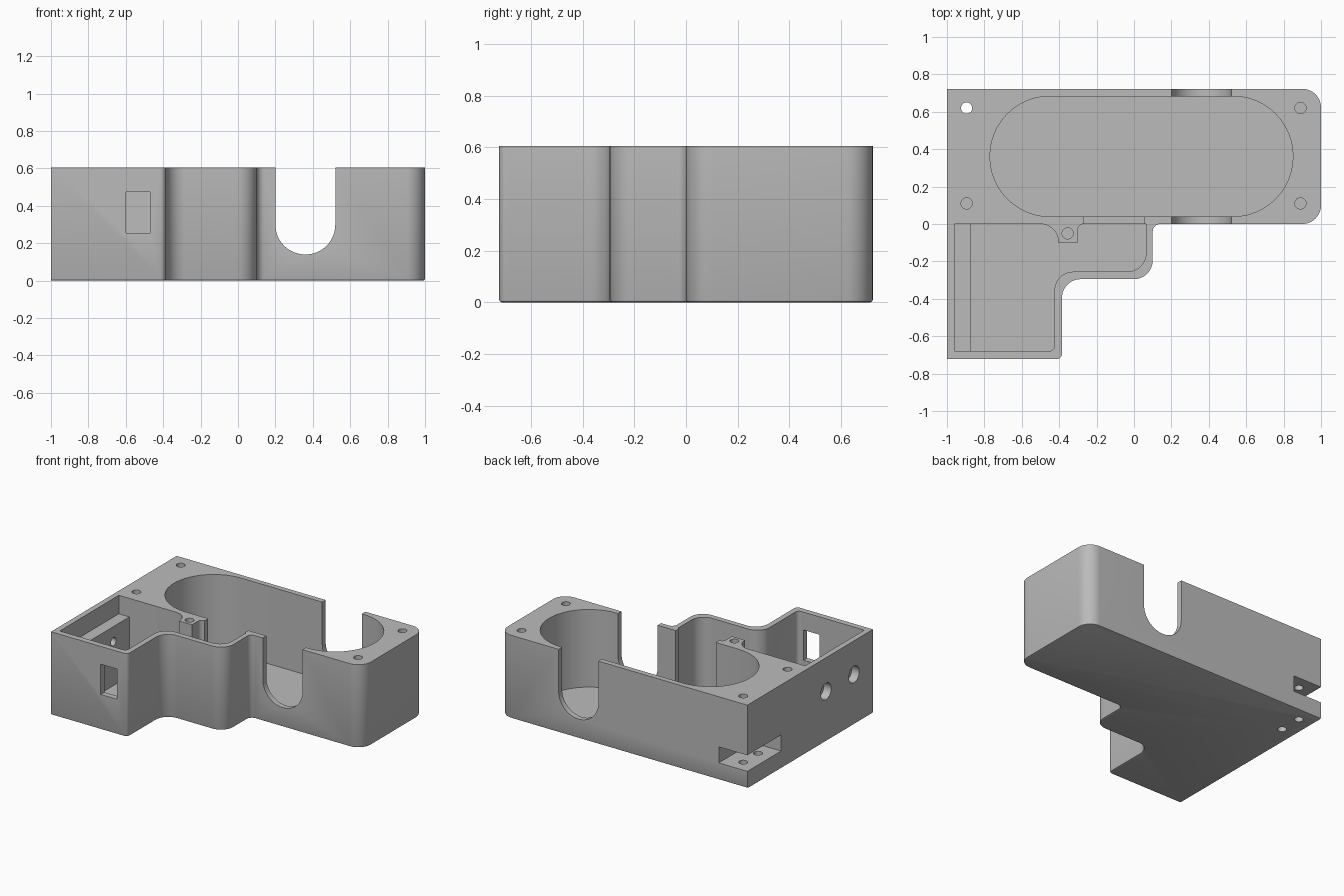
import bpy, bmesh
from math import pi, tan
from mathutils import Vector, Matrix

cube = bpy.data.objects.get("Cube")
if cube:
    bpy.data.objects.remove(cube, do_unlink=True)

TOP = 0.605
FLOOR = 0.04
OVER = 0.7  # cutters rise above the rim
BACK = 0.7225

grey = bpy.data.materials.new("light grey plastic")
grey.use_nodes = True
colour = (0.5, 0.5, 0.5, 1)
grey.diffuse_color = colour
grey.node_tree.nodes["Principled BSDF"].inputs["Base Color"].default_value = colour


def rounded(corners, steps=12):
    """Outline from (x, y, radius) corners."""
    out = []
    n = len(corners)
    for i, (x, y, r) in enumerate(corners):
        p = Vector((x, y))
        if r == 0:
            out.append(p)
            continue
        a = (Vector(corners[i - 1][:2]) - p).normalized()
        b = (Vector(corners[(i + 1) % n][:2]) - p).normalized()
        half = a.angle(b) / 2
        reach = r / tan(half)
        start, end = p + a * reach, p + b * reach
        centre = p + (a + b).normalized() * (reach ** 2 + r ** 2) ** 0.5
        sweep = (start - centre).angle_signed(end - centre)
        for k in range(steps + 1):
            out.append(centre + Matrix.Rotation(-sweep * k / steps, 2) @ (start - centre))
    return out


def finish(name, bm):
    bmesh.ops.recalc_face_normals(bm, faces=bm.faces[:])
    mesh = bpy.data.meshes.new(name)
    bm.to_mesh(mesh)
    bm.free()
    mesh.materials.append(grey)
    obj = bpy.data.objects.new(name, mesh)
    bpy.context.collection.objects.link(obj)
    return obj


def prism(name, corners, z0, z1, turn=None, bottom_round=0):
    bm = bmesh.new()
    base = bm.faces.new([bm.verts.new((p.x, p.y, z0)) for p in rounded(corners)])
    top = bmesh.ops.extrude_face_region(bm, geom=[base], use_keep_orig=True)
    verts = [v for v in top["geom"] if isinstance(v, bmesh.types.BMVert)]
    bmesh.ops.translate(bm, verts=verts, vec=(0, 0, z1 - z0))
    if bottom_round:
        bmesh.ops.recalc_face_normals(bm, faces=bm.faces[:])
        edges = [e for e in bm.edges if all(abs(v.co.z - z0) < 1e-5 for v in e.verts)
                 and not all(v.co.x < -0.999 for v in e.verts)]
        bmesh.ops.bevel(bm, geom=edges, offset=bottom_round, segments=2,
                        profile=0.5, affect='EDGES')
    if turn:
        bmesh.ops.transform(bm, matrix=turn, verts=bm.verts[:])
    return finish(name, bm)


def box(name, x0, x1, y0, y1, z0, z1):
    return prism(name, [(x0, y0, 0), (x1, y0, 0), (x1, y1, 0), (x0, y1, 0)], z0, z1)


def rod(name, start, end, radius):
    a, b = Vector(start), Vector(end)
    bm = bmesh.new()
    turn = (b - a).to_track_quat('Z', 'Y').to_matrix().to_4x4()
    bmesh.ops.create_cone(bm, cap_ends=True, segments=32, radius1=radius, radius2=radius,
                          depth=(b - a).length, matrix=Matrix.Translation((a + b) / 2) @ turn)
    return finish(name, bm)


def cut(body, tool):
    tool.hide_render = True
    mod = body.modifiers.new(tool.name, 'BOOLEAN')
    mod.operation, mod.solver, mod.object = 'DIFFERENCE', 'EXACT', tool
    bpy.context.view_layer.objects.active = body
    bpy.ops.object.modifier_apply(modifier=mod.name)
    bpy.data.objects.remove(tool, do_unlink=True)


# Outer body
case = prism("case_body", [
    (-1, -BACK, 0), (-0.385, -BACK, 0.03), (-0.385, -0.295, 0.1), (0.1, -0.295, 0.1),
    (0.1, 0, 0.04), (1, 0, 0.1), (1, BACK, 0.1), (-1, BACK, 0)], 0, TOP, bottom_round=0.01)

# Long round-ended pocket
cut(case, prism("main_pocket", [
    (-0.77, 0.04, 0.32), (0.85, 0.04, 0.32), (0.85, 0.683, 0.32), (-0.77, 0.683, 0.32)],
    FLOOR, OVER))

# Front compartment, leaving the screw boss and the thick side wall
cut(case, prism("front_compartment", [
    (-0.875, -0.68, 0), (-0.425, -0.68, 0.03), (-0.425, -0.255, 0.1), (0.065, -0.255, 0.1),
    (0.065, 0, 0), (-0.3, 0, 0.03), (-0.3, -0.1, 0), (-0.405, -0.1, 0),
    (-0.405, 0, 0.095), (-0.875, 0, 0)], FLOOR, OVER))
cut(case, box("side_ledge_recess", -0.96, -0.86, -0.68, 0, 0.47, OVER))
cut(case, box("passage", -0.268, 0.055, -0.01, 0.08, 0.08, OVER))

# U-shaped slot through the front and back walls
cut(case, prism("u_slot", [
    (0.2, 0.14, 0.159), (0.52, 0.14, 0.159), (0.52, OVER, 0), (0.2, OVER, 0)],
    -0.8, 0.05, turn=Matrix.Rotation(pi / 2, 4, 'X')))

# Front window and back corner notch
cut(case, box("front_window", -0.6, -0.47, -0.8, -0.6, 0.255, 0.475))
cut(case, box("corner_notch", -1.1, -0.77, 0.335, 0.8, 0.123, 0.24))

# Screw holes in the rim and boss
for x, y in ((-0.895, 0.62), (-0.895, 0.11), (0.89, 0.62), (0.89, 0.11), (-0.355, -0.05)):
    cut(case, rod("screw_hole", (x, y, 0.2), (x, y, OVER), 0.03))

# Holes through the notch floor
for y in (0.62, 0.45):
    cut(case, rod("notch_hole", (-0.895, y, -0.1), (-0.895, y, 0.18), 0.03))

# Counterbored holes in the thick side wall
for y in (-0.183, -0.505):
    cut(case, rod("side_counterbore", (-1.1, y, 0.36), (-0.94, y, 0.36), 0.06))
    cut(case, rod("side_hole", (-1.1, y, 0.36), (-0.8, y, 0.36), 0.03))

bpy.ops.object.select_all(action='DESELECT')
case.select_set(True)
bpy.context.view_layer.objects.active = case
bpy.ops.object.shade_smooth_by_angle()
